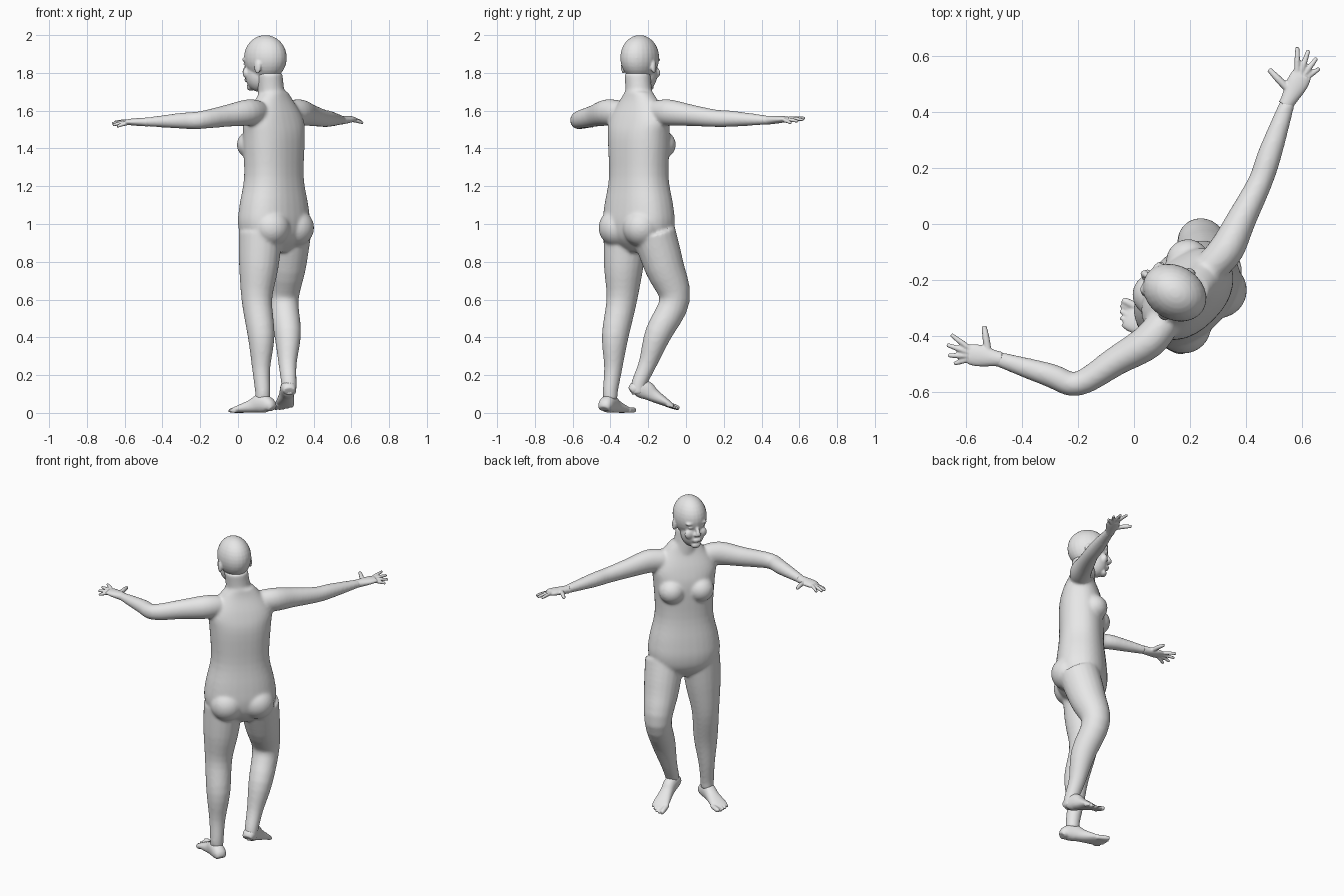
import bpy, bmesh, math
from mathutils import Vector, Matrix

if "Cube" in bpy.data.objects:
    bpy.data.objects.remove(bpy.data.objects["Cube"])

UP = Vector((0, 0, 1))
BODY_TURN = math.radians(45)
HEAD_TURN = math.radians(58)

# The single skin colour
shade = (.8, .8, .8, 1)
grey = bpy.data.materials.new("plain_grey")
grey.use_nodes = True
grey.diffuse_color = shade
grey.node_tree.nodes["Principled BSDF"].inputs["Base Color"].default_value = shade


def turned(vector, angle):
    """Rotate a vector about the vertical axis."""
    return Matrix.Rotation(angle, 3, 'Z') @ Vector(vector)


FACING = turned((0, 1, 0), BODY_TURN)
LOOKING = turned((0, 1, 0), HEAD_TURN)


def body_point(side, fore, z):
    """Side runs to the figure's right and fore runs the way the chest faces."""
    return Vector((.19, -.25, 0)) + turned((side, fore, z), BODY_TURN)


def head_point(side, fore, z):
    """The same for the head, which looks a little further round."""
    return Vector((.145, -.245, 0)) + turned((side, fore, z), HEAD_TURN)


def refine(rows, steps=4):
    """Pass a smooth curve through rows of numbers."""
    result = []
    for i in range(len(rows) - 1):
        before, start = rows[max(i - 1, 0)], rows[i]
        end, after = rows[i + 1], rows[min(i + 2, len(rows) - 1)]
        for step in range(steps):
            t = step / steps
            values = []
            for a, b, c, d in zip(before, start, end, after):
                pull_in, pull_out = (c - a) / 2, (d - b) / 2
                bend = 3 * (c - b) - 2 * pull_in - pull_out
                twist = 2 * (b - c) + pull_in + pull_out
                values.append(b + t * (pull_in + t * (bend + t * twist)))
            result.append(values)
    return result + [rows[-1]]


def tube(bm, sections, ref, power=2, level=False, sides=20):
    """Closed loft; a section is a point, half width and half depth (depth lies along ref)."""
    rows = refine([(*point, width, depth) for point, width, depth in sections])
    points = [Vector(row[:3]) for row in rows]
    last = len(points) - 1
    rings = []
    for i, (point, row) in enumerate(zip(points, rows)):
        tangent = UP if level else (points[min(i + 1, last)] - points[max(i - 1, 0)]).normalized()
        across = tangent.cross(ref).normalized()
        deep = across.cross(tangent)
        width, depth = row[3:]
        ring = []
        for k in range(sides):
            angle = math.tau * k / sides
            c, s = [math.copysign(abs(n) ** (2 / power), n) for n in (math.cos(angle), math.sin(angle))]
            ring.append(bm.verts.new(point + across * c * width + deep * s * depth))
        rings.append(ring)
    for lower, upper in zip(rings, rings[1:]):
        for k in range(sides):
            n = (k + 1) % sides
            bm.faces.new((lower[k], lower[n], upper[n], upper[k]))
    bm.faces.new(rings[0][::-1])
    bm.faces.new(rings[-1])


def ball(bm, centre, size, turn):
    place = Matrix.Translation(centre) @ Matrix.Rotation(turn, 4, 'Z') @ Matrix.Diagonal((*size, 1))
    bmesh.ops.create_uvsphere(bm, u_segments=24, v_segments=16, radius=1, matrix=place)


def finish(bm, name, voxel, smoothing):
    """Fuse the overlapping volumes of a part into one soft skin."""
    bmesh.ops.recalc_face_normals(bm, faces=bm.faces)
    mesh = bpy.data.meshes.new(name)
    bm.to_mesh(mesh)
    bm.free()
    mesh.materials.append(grey)
    part = bpy.data.objects.new(name, mesh)
    bpy.context.collection.objects.link(part)
    fuse = part.modifiers.new("fuse", 'REMESH')
    fuse.mode = 'VOXEL'
    fuse.voxel_size = voxel
    fuse.use_smooth_shade = True
    soften = part.modifiers.new("soften", 'SMOOTH')
    soften.factor = .5
    soften.iterations = smoothing


def arm(bm, shoulder, elbow, wrist):
    shoulder, elbow, wrist = Vector(shoulder), Vector(elbow), Vector(wrist)
    collar = shoulder.lerp(body_point(0, 0, shoulder.z), .4)
    tube(bm, [(collar, .06, .065), (shoulder, .063, .07),
              (shoulder.lerp(elbow, .45), .053, .058), (elbow, .044, .047),
              (elbow.lerp(wrist, .35), .043, .042), (wrist, .027, .023)], UP)


def leg(bm, hip, knee, ankle):
    hip, knee, ankle = Vector(hip), Vector(knee), Vector(ankle)
    calf = knee.lerp(ankle, .4) - FACING * .015
    path = [(hip, .115), (hip.lerp(knee, .5), .103), (knee, .08), (calf, .07),
            (knee.lerp(ankle, .75), .048), (ankle, .04), (ankle - UP * .05, .038)]
    tube(bm, [(point, radius, radius * 1.04) for point, radius in path], FACING)


def hand(name, wrist, tip, thumb_side):
    """Flat palm with four fanned fingers and a thumb."""
    bm = bmesh.new()
    wrist, tip = Vector(wrist), Vector(tip)
    hub = wrist.lerp(tip, .35)
    tube(bm, [(wrist.lerp(tip, -.1), .028, .024), (wrist, .028, .023),
              (hub, .039, .019), (wrist.lerp(tip, .55), .036, .014)], UP)
    digits = [(wrist.lerp(tip, .15), turned((tip - wrist) * .62, thumb_side * 1.25), .013)]
    for k in range(4):
        reach = (tip - hub) * (1.05 - .03 * k * k)
        digits.append((hub, turned(reach, thumb_side * (1.5 - k) * .32) - UP * .008 * k, .0105))
    for base, reach, radius in digits:
        path = [(base, radius), (base + reach * .6 + UP * .003, radius), (base + reach, radius * .7)]
        tube(bm, [(point, r, r) for point, r in path], UP, sides=10)
    finish(bm, name, .0045, 2)


def foot(name, heel, toe, inner):
    """Flat sole under a tapered instep, ending in five toes."""
    bm = bmesh.new()
    heel, toe = Vector(heel), Vector(toe)
    reach = toe - heel
    across = reach.cross(UP).normalized()
    lift = across.cross(reach).normalized()

    def place(along, aside, height):
        return heel + reach * along + across * inner * aside + lift * height

    profile = [(-.08, .03, .02), (0, .04, .04), (.2, .04, .05),
               (.4, .04, .036), (.7, .05, .02), (.83, .045, .012)]
    tube(bm, [(place(along, 0, depth), width, depth) for along, width, depth in profile], UP, 2.2)
    for k in range(5):
        aside = .04 - .02 * k
        radius = .01 if k else .015
        tube(bm, [(place(along, aside, radius), r, r) for along, r in
                  ((.7, radius), (.9 - .01 * k * k, radius), (1 - .01 * k * k, radius * .7))],
             UP, sides=10)
    finish(bm, name, .0055, 3)


# Torso: height, half width, half depth
bm = bmesh.new()
torso = [(.85, .08, .06), (.92, .18, .13), (1, .21, .15), (1.1, .2, .145), (1.25, .17, .13),
         (1.45, .18, .13), (1.55, .185, .11), (1.65, .12, .075), (1.7, .075, .065)]
tube(bm, [(body_point(0, 0, z), width, depth) for z, width, depth in torso], FACING, 2.3, True, 32)
for side in (-1, 1):
    ball(bm, body_point(side * .09, -.07, .98), (.1, .1, .1), BODY_TURN)
    ball(bm, body_point(side * .085, .085, 1.42), (.078, .075, .075), BODY_TURN)

# Neck and limbs
tube(bm, [(body_point(0, 0, 1.6), .085, .08), (body_point(-.01, .01, 1.7), .072, .07),
          (head_point(0, -.025, 1.8), .07, .07)], FACING, level=True)
left_wrist, right_wrist = (-.49, -.48, 1.54), (.55, .44, 1.55)
arm(bm, (.05, -.42, 1.59), (-.2, -.57, 1.55), left_wrist)
arm(bm, (.33, -.09, 1.59), (.45, .15, 1.56), right_wrist)
leg(bm, (.12, -.32, .95), (.1, -.34, .6), (.13, -.4, .12))
leg(bm, (.27, -.17, .95), (.24, -.06, .6), (.27, -.25, .15))
finish(bm, "body", .008, 12)

# Head: cranium, jaw and nose
bm = bmesh.new()
ball(bm, head_point(0, 0, 1.88), (.096, .12, .12), HEAD_TURN)
ball(bm, head_point(0, .04, 1.79), (.07, .075, .09), HEAD_TURN)
tube(bm, [(head_point(0, .1, 1.86), .01, .01), (head_point(0, .12, 1.83), .011, .012),
          (head_point(0, .13, 1.805), .014, .011), (head_point(0, .12, 1.79), .012, .008)],
     LOOKING, level=True)

# Lips and chin, then the paired brows, eyelids, cheeks, nostrils and ears
for z in (1.757, 1.768):
    ball(bm, head_point(0, .11, z), (.026, .014, .006), HEAD_TURN)
ball(bm, head_point(0, .09, 1.725), (.03, .02, .02), HEAD_TURN)
for side in (-1, 1):
    for aside, fore, z, size in ((.036, .1, 1.87, (.03, .015, .01)),
                                 (.036, .1, 1.846, (.014, .012, .009)),
                                 (.04, .09, 1.8, (.03, .02, .03)),
                                 (.012, .12, 1.8, (.01, .01, .01)),
                                 (.095, -.01, 1.83, (.01, .02, .035))):
        ball(bm, head_point(side * aside, fore, z), size, HEAD_TURN)
finish(bm, "head", .006, 4)

# Hands and feet
hand("left_hand", left_wrist, (-.67, -.45, 1.54), -1)
hand("right_hand", right_wrist, (.64, .61, 1.56), 1)
foot("left_foot", (.165, -.425, 0), (-.06, -.305, 0), 1)
foot("right_foot", (.27, -.28, .09), (.24, -.035, .01), -1)
